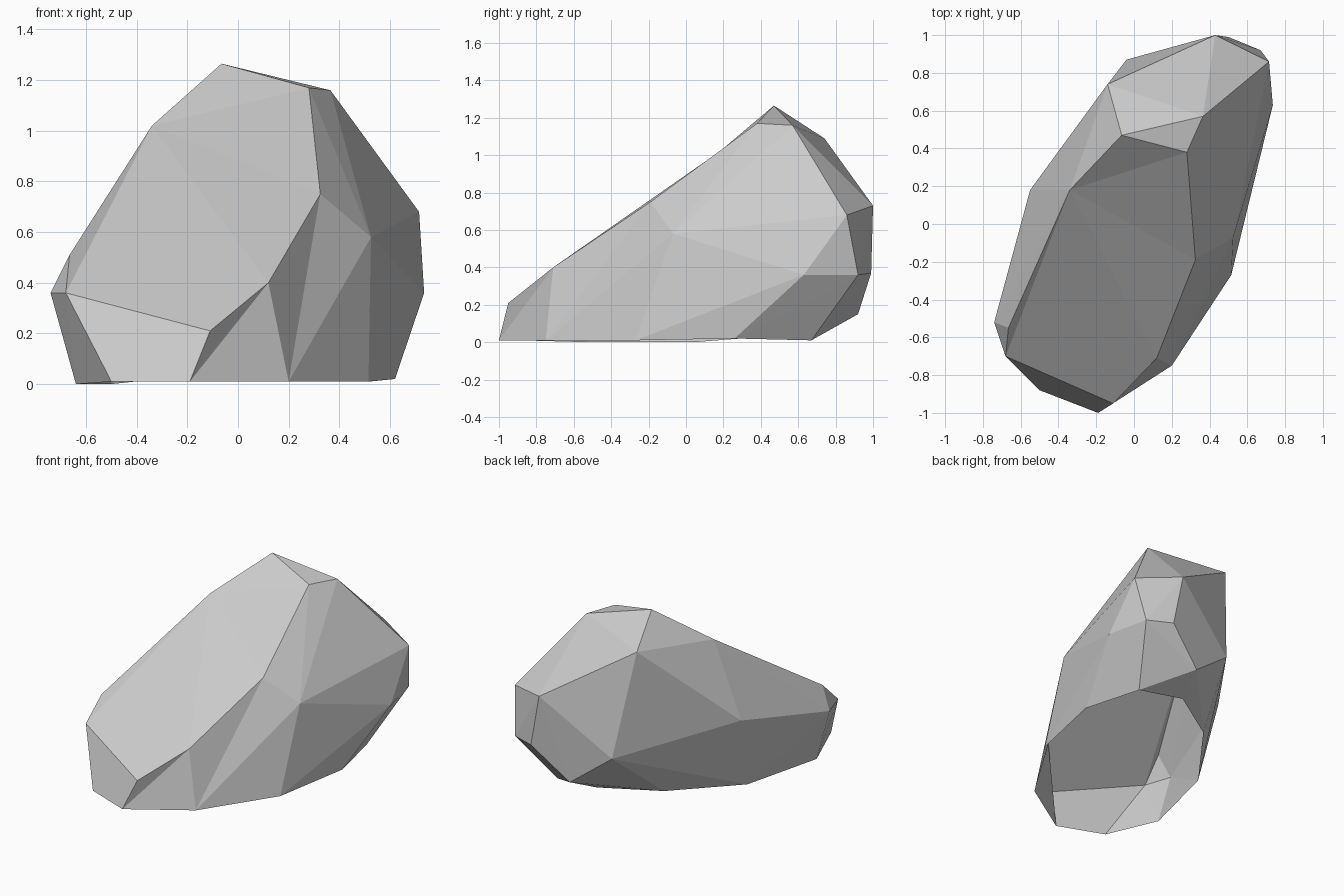
import bpy
import bmesh

cube = bpy.data.objects.get("Cube")
if cube:
    bpy.data.objects.remove(cube, do_unlink=True)

# Stone colour
stone = bpy.data.materials.new("stone grey")
stone.use_nodes = True
grey = (0.6, 0.6, 0.6, 1)
stone.diffuse_color = grey
stone.node_tree.nodes["Principled BSDF"].inputs["Base Color"].default_value = grey

# Corners of the front slope, lettered for the panel below
slope = dict(A=(-.065, .47, 1.265), B=(.28, .38, 1.17), D=(-.34, .18, 1.02), E=(.325, -.19, .75),
             F=(-.68, -.7, .36), H=(-.665, -.55, .51), I=(-.11, -.95, .21), J=(.12, -.71, .4),
             P=(.525, -.07, .58))

# Remaining corners of the crown, flanks and back
others = [(.365, .57, 1.16), (-.14, .74, 1.09), (-.74, -.52, .36), (.715, .86, .68),
          (.735, .63, .36), (-.55, .18, .51), (.43, 1, .73), (.5, .99, .37),
          (.67, .92, .36), (.25, .92, .15), (-.04, .87, .37)]

# Foot ring, in order around the base
foot = dict(Z=(.52, .67, .01), S=(.62, .26, .02), O=(.515, -.27, .01), L=(.2, -.75, .01),
            K=(-.19, -1, .01), M=(-.5, -.88, .01), N=(-.64, -.52, 0), d=(-.5, .04, 0),
            e=(-.17, .485, .035), f=(.19, .71, .05))

# Faceted body: hull of all corners
bm = bmesh.new()
for p in others:
    bm.verts.new(p)
v = {name: bm.verts.new(p) for name, p in (slope | foot).items()}
bmesh.ops.convex_hull(bm, input=bm.verts[:])

# Remove the open underside, and the front panel with its slightly hollow creases
ring = {v[c] for c in foot}
panel = {v[c] for c in "ABDEFHIJKLM"}
crease = {v["J"], v["P"]}
cut = []
for face in bm.faces:
    corners = set(face.verts)
    if corners <= ring or corners <= panel or crease <= corners:
        cut.append(face)
bmesh.ops.delete(bm, geom=cut, context='FACES_ONLY')

# Rebuild the front panel along its creases
for loop in ("DBA", "DEB", "DJE", "DIJ", "DFI", "DHF", "FMKI", "IKJ", "JKL", "JLE", "ELP"):
    bm.faces.new([v[c] for c in loop])
bmesh.ops.delete(bm, geom=[e for e in bm.edges if e.is_wire], context='EDGES')
bmesh.ops.recalc_face_normals(bm, faces=bm.faces[:])

mesh = bpy.data.meshes.new("boulder")
bm.to_mesh(mesh)
bm.free()
mesh.materials.append(stone)
boulder = bpy.data.objects.new("boulder", mesh)
bpy.context.collection.objects.link(boulder)
